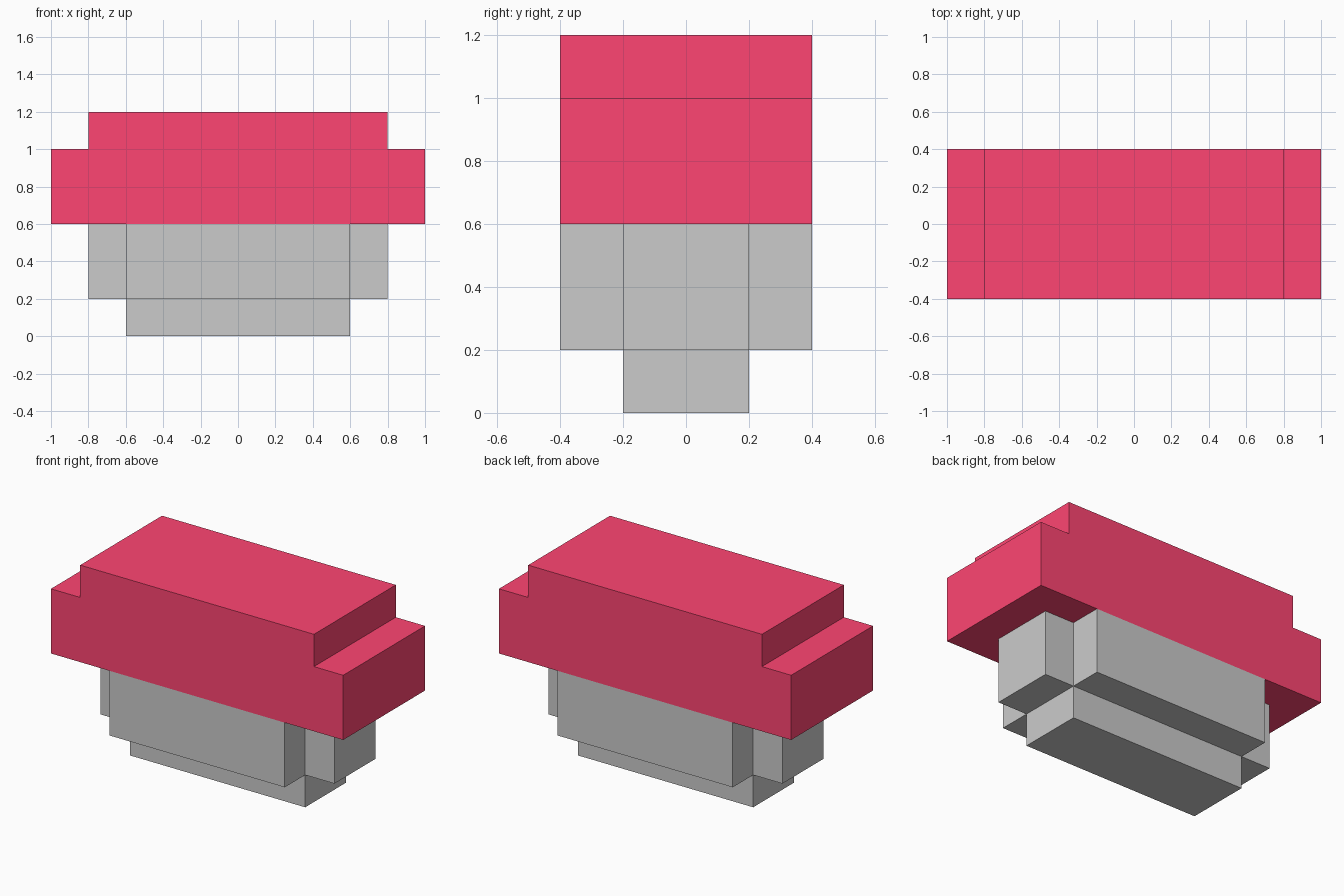
import bpy, bmesh
from mathutils import Vector

if "Cube" in bpy.data.objects:
    bpy.data.objects.remove(bpy.data.objects["Cube"])


def prism(name, outline, direction, material=None):
    """Extrude a closed planar outline along a direction."""
    bm = bmesh.new()
    face = bm.faces.new([bm.verts.new(p) for p in outline])
    ext = bmesh.ops.extrude_face_region(bm, geom=[face], use_keep_orig=True)
    top = [v for v in ext["geom"] if isinstance(v, bmesh.types.BMVert)]
    bmesh.ops.translate(bm, verts=top, vec=Vector(direction))
    bmesh.ops.recalc_face_normals(bm, faces=bm.faces)
    mesh = bpy.data.meshes.new(name)
    bm.to_mesh(mesh)
    bm.free()
    obj = bpy.data.objects.new(name, mesh)
    bpy.context.collection.objects.link(obj)
    if material:
        mesh.materials.append(material)
    return obj


def mirrored(half):
    """Complete a right-hand profile with its mirror image in x."""
    return half + [(-x, y) for x, y in reversed(half)]


red = bpy.data.materials.new("red")
red.diffuse_color = (1.0, 0.06, 0.17, 1)
red.use_nodes = True
red.node_tree.nodes["Principled BSDF"].inputs["Base Color"].default_value = red.diffuse_color

# Bottom foot
foot = mirrored([(0.6, -0.2), (0.6, 0.2)])
prism("foot", [(x, y, 0) for x, y in foot], (0, 0, 0.2))

# Body with notched corners
body = mirrored([(0.6, -0.4), (0.6, -0.2), (0.8, -0.2),
                 (0.8, 0.2), (0.6, 0.2), (0.6, 0.4)])
prism("body", [(x, y, 0.2) for x, y in body], (0, 0, 0.4))

# Stepped red cap, extruded front to back
cap = mirrored([(1, 0.6), (1, 1), (0.8, 1), (0.8, 1.2)])
prism("stepped_cap", [(x, -0.4, z) for x, z in cap], (0, 0.8, 0), red)
